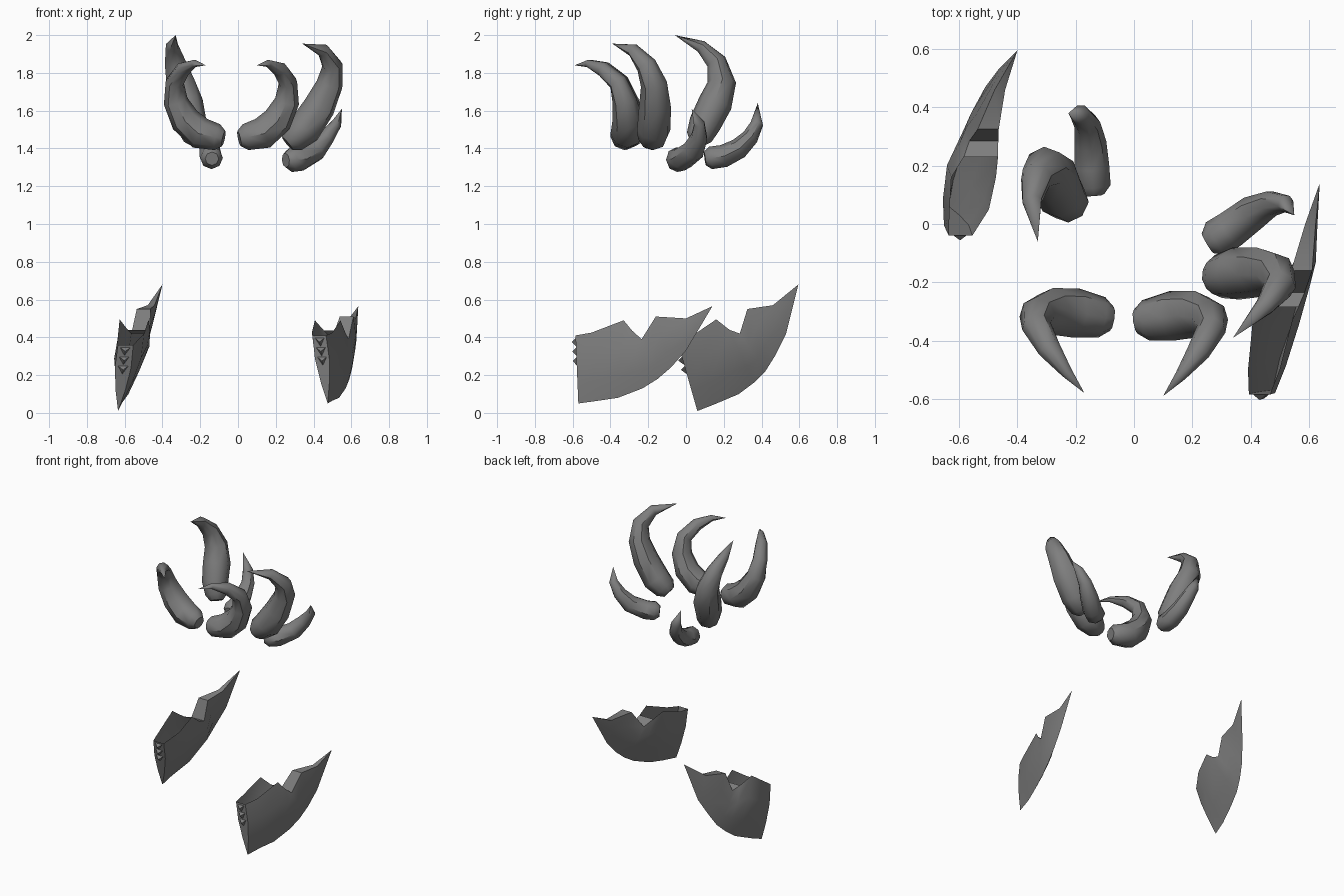
import bpy
import bmesh
import math
from mathutils import Vector

default_cube = bpy.data.objects.get("Cube")
if default_cube:
    bpy.data.objects.remove(default_cube, do_unlink=True)

SIDES = 8

# One grey for every part
grey = bpy.data.materials.new("matte grey")
grey.use_nodes = True
colour = (0.21, 0.21, 0.21, 1.0)
grey.diffuse_color = colour
shader = next(n for n in grey.node_tree.nodes if n.type == "BSDF_PRINCIPLED")
shader.inputs["Base Color"].default_value = colour
shader.inputs["Roughness"].default_value = 0.8


def finish(bm, name, closed=True):
    """Turn a bmesh into a smooth shaded object with sharp edges kept."""
    bmesh.ops.recalc_face_normals(bm, faces=bm.faces)
    mesh = bpy.data.meshes.new(name)
    bm.to_mesh(mesh)
    bm.free()
    mesh.materials.append(grey)
    part = bpy.data.objects.new(name, mesh)
    bpy.context.collection.objects.link(part)
    bpy.ops.object.select_all(action="DESELECT")
    part.select_set(True)
    bpy.context.view_layer.objects.active = part
    bpy.ops.object.shade_smooth_by_angle(angle=math.radians(45))
    return part


def bridge(bm, first, second, loop=True):
    """Join two rows of vertices with quads."""
    count = len(first)
    for i in range(count if loop else count - 1):
        j = (i + 1) % count
        bm.faces.new((first[i], first[j], second[j], second[i]))


def horn(name, path):
    """Tapering tube along (x, y, z, radius) points, ending in a sharp tip."""
    points = [Vector(p[:3]) for p in path]
    radii = [p[3] for p in path]
    # Rounded butt: a smaller ring just before the first full ring
    start = (points[0] - points[1]).normalized()
    points.insert(0, points[0] + start * radii[0] * 0.5)
    radii.insert(0, radii[0] * 0.6)

    bm = bmesh.new()
    rings = []
    normal = Vector((0, 0, 1))
    for i in range(len(points) - 1):
        tangent = (points[i + 1] - points[max(i - 1, 0)]).normalized()
        normal = (normal - tangent * normal.dot(tangent)).normalized()
        side = tangent.cross(normal)
        ring = []
        for k in range(SIDES):
            angle = math.tau * k / SIDES
            offset = normal * math.cos(angle) + side * math.sin(angle)
            ring.append(bm.verts.new(points[i] + offset * radii[i]))
        rings.append(ring)
    for first, second in zip(rings, rings[1:]):
        bridge(bm, first, second)
    bm.faces.new(rings[0])
    tip = bm.verts.new(points[-1])
    for k in range(SIDES):
        bm.faces.new((rings[-1][k], rings[-1][(k + 1) % SIDES], tip))
    return finish(bm, name)


# Front pair of horns, the second mirrored from the first
front = [
    (.04, -.33, 1.46, .07), (.13, -.315, 1.48, .085), (.21, -.31, 1.55, .08),
    (.26, -.325, 1.65, .065), (.265, -.36, 1.75, .05), (.22, -.44, 1.82, .04),
    (.16, -.52, 1.85, .02), (.1, -.59, 1.84, 0)]
horn("front_left_horn", front)
horn("front_right_horn", [(-.07 - x, y + .01, z, r) for x, y, z, r in front])

# Tall middle horns
horn("middle_left_horn", [
    (.29, -.18, 1.45, .075), (.35, -.17, 1.5, .09), (.43, -.165, 1.62, .085),
    (.485, -.17, 1.74, .07), (.5, -.21, 1.84, .055), (.45, -.28, 1.92, .035),
    (.34, -.39, 1.955, 0)])
horn("middle_right_horn", [
    (-.22, .07, 1.46, .07), (-.25, .1, 1.53, .085), (-.275, .155, 1.64, .09),
    (-.305, .19, 1.75, .075), (-.335, .16, 1.86, .055), (-.35, .08, 1.94, .035),
    (-.33, -.06, 2, 0)])

# Short rear horns
horn("rear_left_horn", [
    (.28, -.05, 1.34, .065), (.33, -.02, 1.345, .065), (.41, .04, 1.39, .06),
    (.47, .07, 1.46, .045), (.52, .07, 1.53, .03), (.55, .03, 1.61, 0)])
horn("rear_right_horn", [
    (-.14, .13, 1.35, .06), (-.145, .2, 1.36, .06), (-.15, .28, 1.4, .055),
    (-.16, .34, 1.46, .045), (-.185, .375, 1.53, .035), (-.225, .38, 1.64, 0)])

# Wall shape of a guard: (height share from keel to rim, width share)
WALL = [(.3, .55), (.65, .95), (1, .9)]
OPEN_STATIONS = 4


def guard(name, stations, tip):
    """Keeled sleeve, open on top near the front, running back into a blade.

    Each station is keel x, y, z, rim x, y, z and half width."""
    bm = bmesh.new()
    rows = []
    for s in stations:
        keel, rim, width = Vector(s[:3]), Vector(s[3:6]), s[6]
        walls = {}
        for sign in (-1, 1):
            out = Vector((sign * width, 0, 0))
            walls[sign] = [bm.verts.new(keel.lerp(rim, t) + out * w)
                           for t, w in WALL]
        rows.append(walls[-1][::-1] + [bm.verts.new(keel)] + walls[1])
    for i, (first, second) in enumerate(zip(rows, rows[1:])):
        bridge(bm, first, second, loop=i >= OPEN_STATIONS - 1)
    bm.faces.new(rows[0])
    # Sharp end of the blade
    end, last = bm.verts.new(tip), rows[-1]
    for i in range(len(last)):
        bm.faces.new((last[i], last[(i + 1) % len(last)], end))
    # Ragged teeth down the front edge
    keel, rim = Vector(stations[0][:3]), Vector(stations[0][3:6])
    for share in (.6, .74, .88):
        top, low = keel.lerp(rim, share + .08), keel.lerp(rim, share - .04)
        out = Vector((stations[0][6] * .6, 0, 0))
        base = [bm.verts.new(p) for p in (top - out, top + out, low)]
        point = bm.verts.new(top + Vector((0, -.02, -.02)))
        for i in range(len(base)):
            bm.faces.new((base[i], base[(i + 1) % len(base)], point))
    return finish(bm, name)


# Bladed guards
guard("left_guard", [
    (.475, -.57, .05, .43, -.585, .41, .04),
    (.5, -.46, .065, .445, -.5, .425, .06),
    (.535, -.36, .08, .475, -.33, .49, .075),
    (.57, -.23, .13, .51, -.285, .435, .06),
    (.59, -.15, .18, .54, -.235, .39, .05),
    (.605, -.08, .24, .575, -.16, .51, .04),
    (.62, 0, .33, .605, 0, .5, .02)], (.637, .14, .565))
guard("right_guard", [
    (-.635, .06, .01, -.595, -.04, .36, .045),
    (-.62, .15, .045, -.565, .05, .42, .075),
    (-.58, .28, .1, -.55, .16, .495, .085),
    (-.56, .36, .16, -.525, .23, .44, .065),
    (-.535, .42, .22, -.515, .285, .42, .055),
    (-.51, .47, .3, -.5, .325, .55, .04),
    (-.465, .53, .42, -.46, .46, .57, .02)], (-.4, .595, .68))
